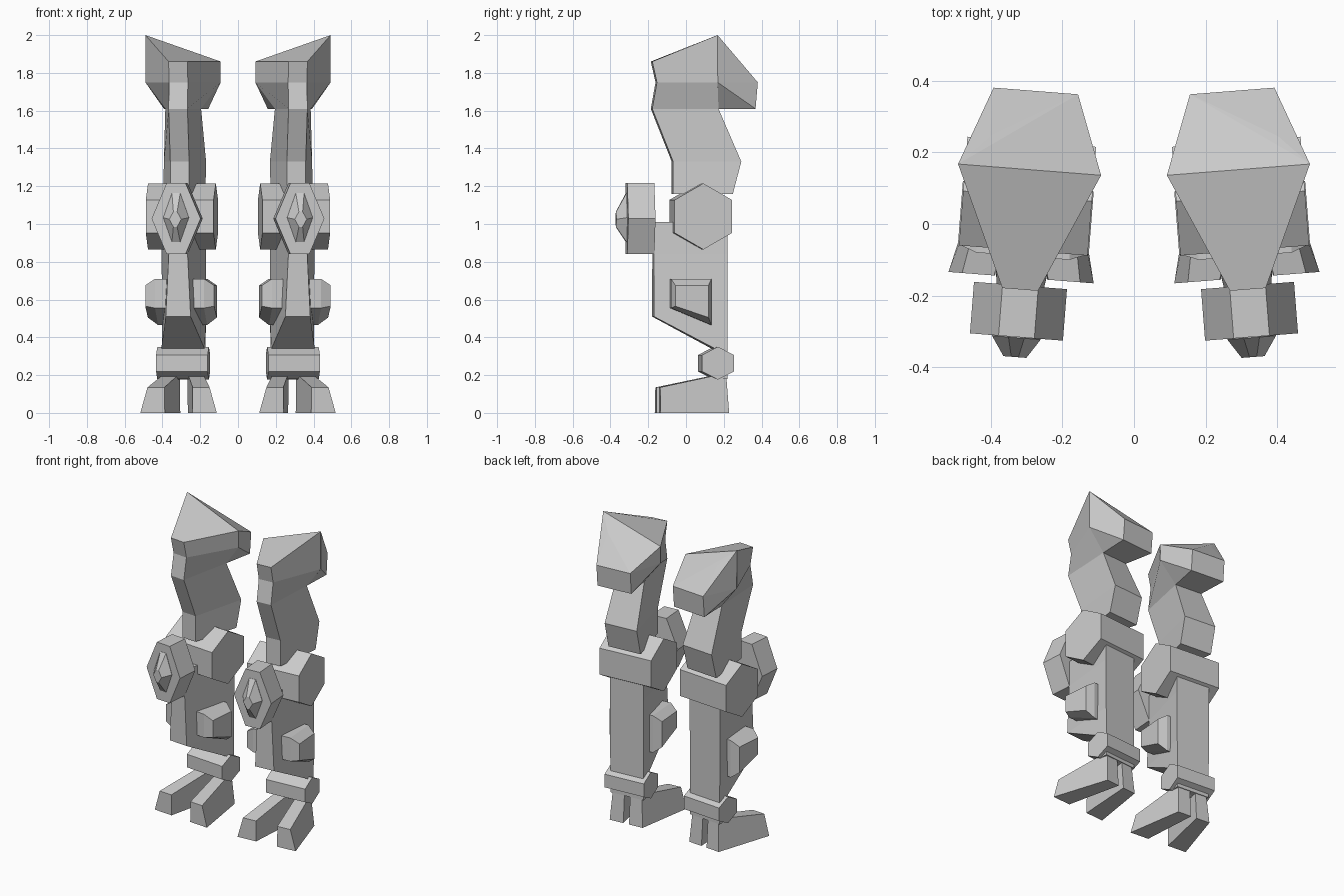
import bpy, bmesh, math
from mathutils import Matrix, Vector

if "Cube" in bpy.data.objects:
    bpy.data.objects.remove(bpy.data.objects["Cube"])

grey = bpy.data.materials.new("armour_grey")
grey.diffuse_color = (0.6, 0.6, 0.6, 1)
grey.use_nodes = True
grey.node_tree.nodes["Principled BSDF"].inputs["Base Color"].default_value = grey.diffuse_color

# each leg is modelled around its own axis, toed out slightly, then mirrored
LEG = Matrix.Translation((0.303, 0, 0)) @ Matrix.Rotation(math.radians(4.5), 4, 'Z')


def finish(name, bm):
    bmesh.ops.recalc_face_normals(bm, faces=bm.faces)
    bmesh.ops.transform(bm, matrix=LEG, verts=bm.verts)
    mesh = bpy.data.meshes.new(name)
    bm.to_mesh(mesh)
    bm.free()
    mesh.materials.append(grey)
    obj = bpy.data.objects.new(name, mesh)
    bpy.context.collection.objects.link(obj)
    mod = obj.modifiers.new("other_leg", 'MIRROR')
    mod.use_mirror_merge = False


def loft(name, rings):
    """Skin a stack of rings with equal point counts and cap both ends."""
    bm = bmesh.new()
    loops = [[bm.verts.new(p) for p in ring] for ring in rings]
    n = len(loops[0])
    for a, b in zip(loops, loops[1:]):
        for i in range(n):
            j = (i + 1) % n
            bm.faces.new((a[i], a[j], b[j], b[i]))
    bm.faces.new(loops[0])
    bm.faces.new(loops[-1])
    finish(name, bm)


def hull(name, points):
    bm = bmesh.new()
    for p in points:
        bm.verts.new(p)
    bmesh.ops.convex_hull(bm, input=bm.verts)
    finish(name, bm)


def section(z, front, front_half, back, back_half):
    """Horizontal trapezoid, narrow at the front."""
    return [(-front_half, front, z), (front_half, front, z),
            (back_half, back, z), (-back_half, back, z)]


def hex_bar(name, half, y, z, ry, rz):
    """Hexagonal bar lying across the leg, point upwards."""
    outline = [(y + ry * math.sin(math.radians(60 * i)) / math.sin(math.radians(60)),
                z + rz * math.cos(math.radians(60 * i))) for i in range(6)]
    loft(name, [[(x, a, b) for a, b in outline] for x in (-half, half)])


def shield(y, half, top_half, z0, z1):
    """Upright elongated hexagon."""
    mid = (z0 + z1) / 2
    return [(-top_half, y, z1), (top_half, y, z1), (half, y, mid),
            (top_half, y, z0), (-top_half, y, z0), (-half, y, mid)]


# thigh, with a hip end slanting up to the outside
hip = [(-.05, -.183, 1.86), (.05, -.183, 1.86), (.2, .152, 2.0), (-.2, .152, 1.86)]
loft("thigh", [hip,
               section(1.75, -.158, .05, .153, .2),
               section(1.61, -.183, .05, .165, .095),
               section(1.33, -.072, .05, .285, .112),
               section(1.16, -.072, .05, .24, .112)])

# block on the back of the hip
block = [(.2, .152, 2.0), (-.2, .152, 1.86), (.118, .236, 1.908), (-.118, .236, 1.835)]
for s in (-1, 1):
    block += [(s * .118, .372, 1.75), (s * .2, .152, 1.75),
              (s * .118, .36, 1.61), (s * .095, .165, 1.61)]
hull("hip_block", block)

# knee and ankle joints
hex_bar("knee_joint", .18, .078, 1.04, .152, .175)
hex_bar("ankle_joint", .137, .159, .263, .085, .087)

# shin
loft("shin", [section(1.01, -.175, .05, .212, .118),
              section(.84, -.175, .05, .212, .118),
              section(.51, -.175, .066, .212, .117),
              section(.34, .145, .115, .212, .115),
              section(.18, .145, .115, .212, .115)])

# pods on both sides of the shin
for s, side in ((1, "outer"), (-1, "inner")):
    base = [(-.09, .71), (.125, .71), (.125, .465), (-.09, .555)]
    cap = [(-.07, .675), (.105, .675), (.105, .505), (-.07, .565)]
    loft(side + "_shin_pod", [[(s * .06, y, z) for y, z in base],
                              [(s * .13, y, z) for y, z in base],
                              [(s * .183, y, z) for y, z in cap]])

# kneecap plate and its raised boss
loft("kneecap", [shield(-.172, .13, .05, .84, 1.217),
                 shield(-.316, .13, .05, .84, 1.217)])
loft("kneecap_boss", [shield(-.31, .068, .022, .905, 1.163),
                      shield(-.318, .068, .022, .905, 1.163),
                      shield(-.372, .032, .01, .985, 1.065)])

# two splayed toes
for s, side in ((1, "outer"), (-1, "inner")):
    front = [(.073, -.15, 0), (.203, -.15, 0), (.165, -.15, .135), (.075, -.15, .135)]
    back = [(.02, .22, 0), (.115, .22, 0), (.1, .205, .21), (.02, .205, .21)]
    loft(side + "_toe", [[(s * x, y, z) for x, y, z in ring] for ring in (front, back)])
